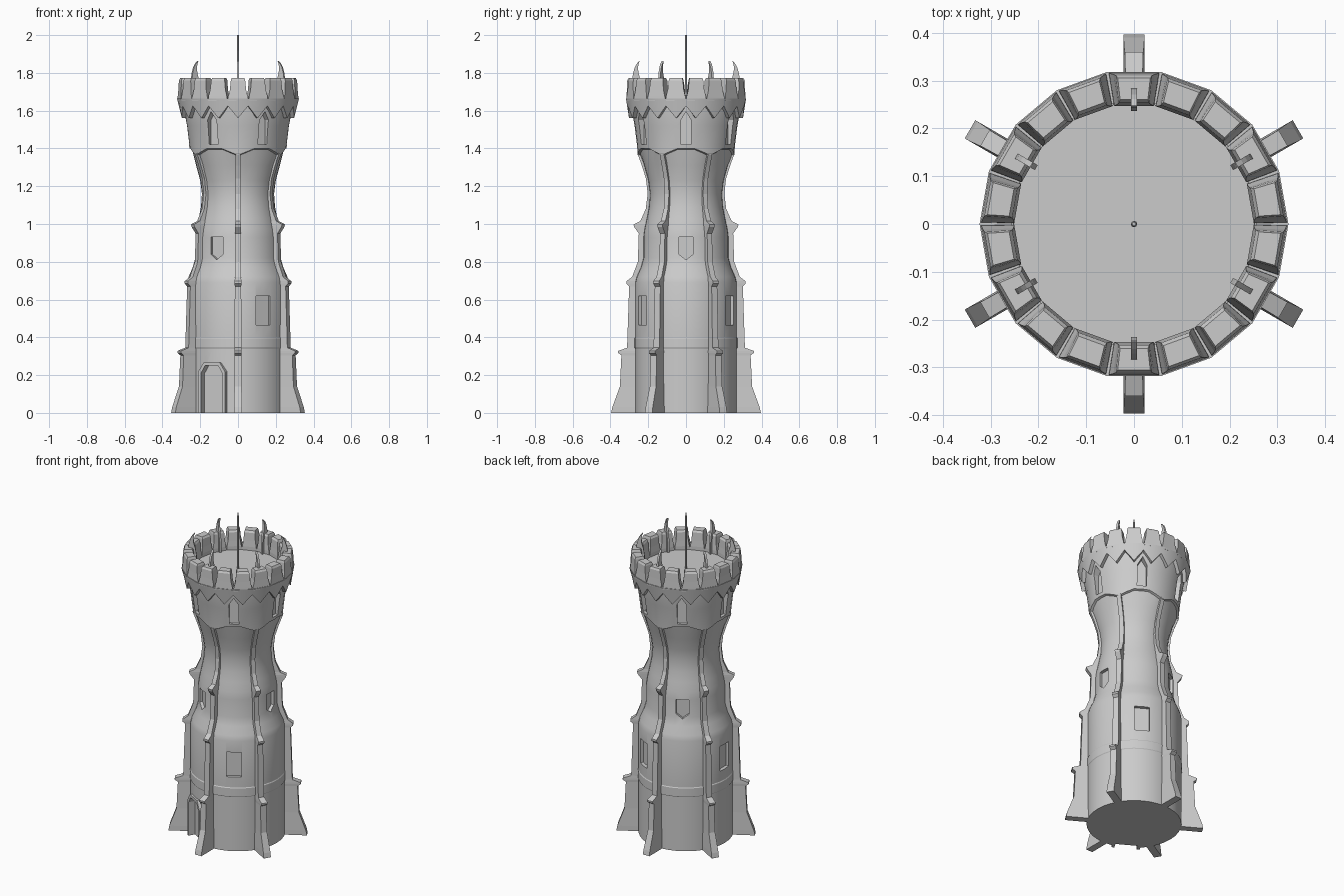
import bpy, bmesh
from math import sin, cos, radians

if "Cube" in bpy.data.objects:
    bpy.data.objects.remove(bpy.data.objects["Cube"])

BUTTRESS_ANGLES = [30 + 60 * i for i in range(6)]
WINDOW_ANGLES = [60 * i for i in range(6)]


def finish(bm, name, smooth=False):
    bmesh.ops.recalc_face_normals(bm, faces=bm.faces[:])
    me = bpy.data.meshes.new(name)
    bm.to_mesh(me)
    bm.free()
    ob = bpy.data.objects.new(name, me)
    bpy.context.collection.objects.link(ob)
    if smooth:
        smooth_object(ob)
    return ob


def smooth_object(ob):
    bpy.ops.object.select_all(action='DESELECT')
    ob.select_set(True)
    bpy.context.view_layer.objects.active = ob
    bpy.ops.object.shade_smooth_by_angle(angle=radians(30))


def place(a, r, t, z):
    """Radial r, tangential t, height z, turned to angle a in degrees."""
    a = radians(a)
    return (r * cos(a) - t * sin(a), r * sin(a) + t * cos(a), z)


def bridge(bm, a, b):
    n = len(a)
    for i in range(n):
        bm.faces.new((a[i], a[(i + 1) % n], b[(i + 1) % n], b[i]))


def lathe(name, profile, segs=36, ring=False):
    """profile(k) gives (r, z) pairs for segment k; ring closes it on itself."""
    bm = bmesh.new()
    cols = [[bm.verts.new(place(k * 360 / segs, r, 0, z)) for r, z in profile(k)]
            for k in range(segs)]
    rows = list(zip(*cols))
    for a, b in zip(rows, rows[1:]):
        bridge(bm, a, b)
    if ring:
        bridge(bm, rows[-1], rows[0])
    else:
        bm.faces.new(rows[0])
        bm.faces.new(rows[-1])
    return finish(bm, name, True)


def loft(name, angle, rings):
    """rings: (z, inner r, inner half width, outer r, outer half width)"""
    bm = bmesh.new()
    rows = []
    for z, r0, h0, r1, h1 in rings:
        rows.append([bm.verts.new(place(angle, r, t, z))
                     for r, t in ((r0, -h0), (r1, -h1), (r1, h1), (r0, h0))])
    for a, b in zip(rows, rows[1:]):
        bridge(bm, a, b)
    bm.faces.new(rows[0])
    bm.faces.new(rows[-1])
    return finish(bm, name)


def add_prism(bm, angle, outline, r0, r1):
    a = [bm.verts.new(place(angle, r0, t, z)) for t, z in outline]
    b = [bm.verts.new(place(angle, r1, t, z)) for t, z in outline]
    bridge(bm, a, b)
    bm.faces.new(a)
    bm.faces.new(b)


# Tower wall with a scalloped ledge below the top storey
def wall_profile(k):
    d = abs((k * 10 - 30 + 30) % 60 - 30)          # degrees from nearest buttress
    drop = 0.035 * (1 - min(1, d / 20))
    return [(.27, 0), (.27, .34), (.273, .345), (.273, .395), (.27, .40), (.27, .69),
            (.262, .72), (.24, .77), (.226, .82), (.226, .93), (.22, .975),
            (.208, 1.03), (.196, 1.09), (.191, 1.16), (.2, 1.23), (.222, 1.31),
            (.243, 1.395 - drop), (.256, 1.40 - drop), (.259, 1.415),
            (.272, 1.52), (.287, 1.60), (.287, 1.65)]


wall = lathe("tower_wall", wall_profile)

# Recesses for the door and the three rows of windows
bm = bmesh.new()
door = [(-.065, -.02), (.065, -.02), (.065, .21), (.04, .25), (-.04, .25), (-.065, .21)]
add_prism(bm, -120, door, .24, .34)
for a in WINDOW_ANGLES:
    add_prism(bm, a, [(-.027, 1.42), (.027, 1.42), (.027, 1.55), (0, 1.595), (-.027, 1.55)],
              .24, .34)
    if a % 120 == 0:
        add_prism(bm, a, [(-.037, .84), (0, .81), (.037, .84), (.037, .93), (-.037, .93)],
                  .205, .32)
    else:
        add_prism(bm, a, [(-.043, .465), (.043, .465), (.043, .62), (-.043, .62)],
                  .248, .34)
cutter = finish(bm, "recess_cutter")
cutter.hide_render = True
mod = wall.modifiers.new("recesses", 'BOOLEAN')
mod.operation = 'DIFFERENCE'
mod.solver = 'EXACT'
mod.object = cutter
bpy.context.view_layer.objects.active = wall
bpy.ops.object.modifier_apply(modifier=mod.name)
bpy.data.objects.remove(cutter)
smooth_object(wall)

# Door frame
bm = bmesh.new()
inner = [(-.065, 0)] + [(t, z) for t, z in ((-.065, .21), (-.04, .25), (.04, .25), (.065, .21))] + [(.065, 0)]
outer = [(-.082, 0), (-.082, .218), (-.048, .268), (.048, .268), (.082, .218), (.082, 0)]
loops = [[bm.verts.new(place(-120, r, t, z)) for t, z in line]
         for line, r in ((inner, .25), (outer, .25), (outer, .28), (inner, .28))]
for i in range(4):
    a, b = loops[i], loops[(i + 1) % 4]
    for j in range(5):
        bm.faces.new((a[j], a[j + 1], b[j + 1], b[j]))
for j in (0, 5):
    bm.faces.new([line[j] for line in loops])
finish(bm, "door_frame")

# Stepped buttresses running up into thin ribs: (z, outer radius, half width)
steps = [(0, .396, .022), (.03, .39, .022), (.14, .35, .019), (.305, .342, .018),
         (.318, .36, .019), (.328, .36, .019), (.345, .312, .018), (.67, .301, .017),
         (.685, .316, .018), (.697, .316, .018), (.72, .285, .016), (.80, .255, .015),
         (.95, .25, .015), (.985, .275, .016), (.998, .278, .016), (1.015, .242, .014),
         (1.08, .213, .013), (1.16, .203, .013), (1.24, .212, .013), (1.31, .234, .013),
         (1.375, .258, .013)]
for a in BUTTRESS_ANGLES:
    loft("buttress", a, [(z, .17, h, r, h) for z, r, h in steps])


# Zigzag collar under the battlements, eighteen sided
def collar_profile(k):
    f = cos(radians(10)) if k % 2 else 1
    zb = 1.56 if k % 2 else 1.625
    rb = .298 + (zb - 1.56) * .22
    return [(.262, zb), (rb * (1.012 if k % 2 else 1), zb), (.323 * f, 1.665),
            (.255 * f, 1.665), (.255 * f, 1.63)]


lathe("zigzag_collar", collar_profile, ring=True)

# Tapered merlons
for i in range(18):
    loft("merlon", 10 + 20 * i,
         [(1.655, .247, .042, .316, .053), (1.675, .247, .041, .315, .052),
          (1.71, .25, .035, .313, .043), (1.76, .253, .032, .311, .038),
          (1.772, .26, .029, .305, .034)])

# Curved claws rising from the battlements
claw = [(1.64, .236, .285), (1.72, .236, .285), (1.77, .243, .284), (1.80, .252, .28),
        (1.83, .254, .271), (1.848, .251, .261), (1.862, .246, .248)]
for a in BUTTRESS_ANGLES:
    loft("claw", a, [(z, r0, .006, r1, .006) for z, r0, r1 in claw])

# Flagpole
lathe("flagpole", lambda k: [(.007, 1.64), (.006, 1.9), (.004, 2.0)], segs=8)
